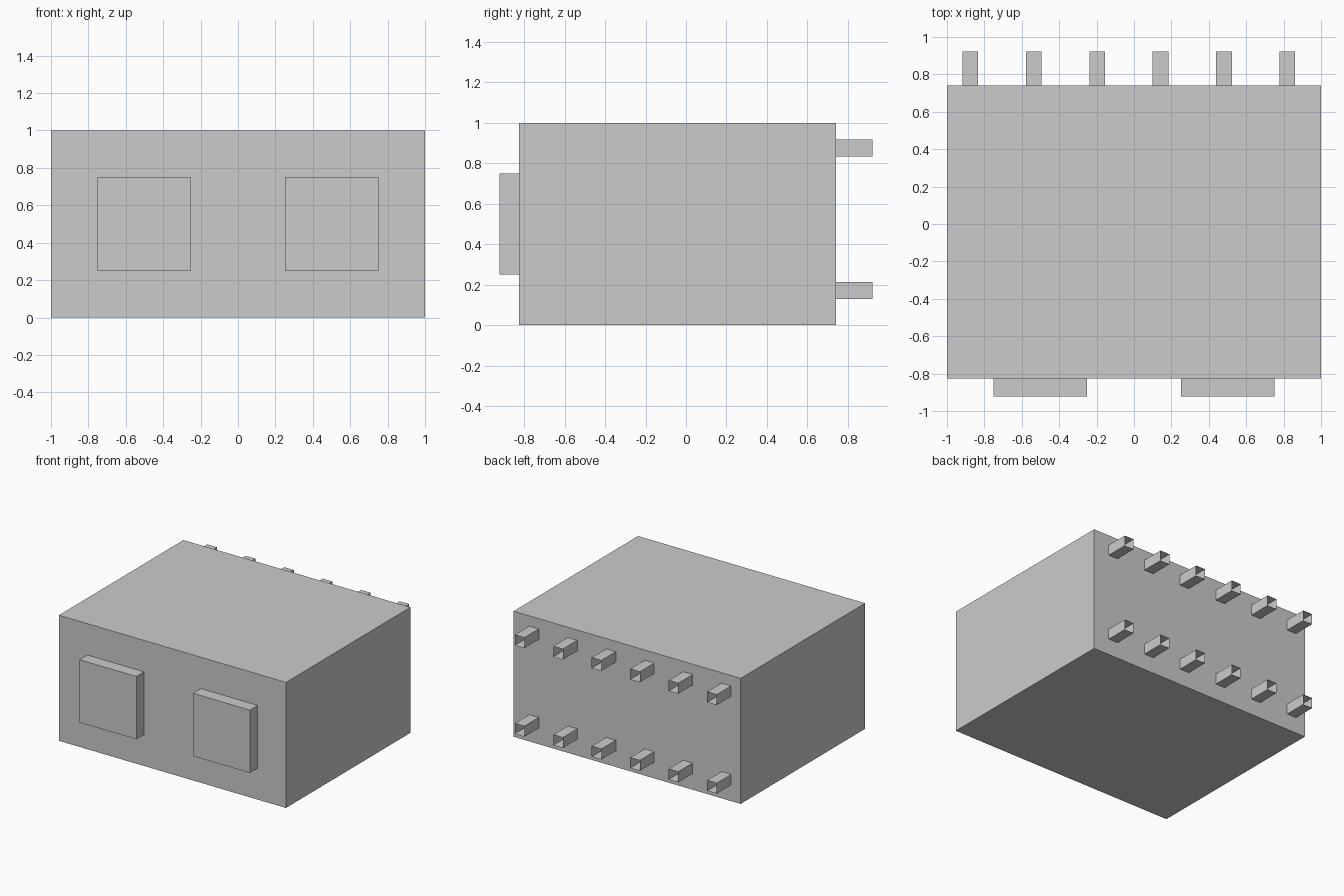
import bpy
import bmesh
from mathutils import Vector

if "Cube" in bpy.data.objects:
    bpy.data.objects.remove(bpy.data.objects["Cube"])


def box(name, low, high, open_ends=False):
    """Axis-aligned box between two corners; open_ends removes the -y and +y faces."""
    low, high = Vector(low), Vector(high)
    bm = bmesh.new()
    bmesh.ops.create_cube(bm, size=1)
    bmesh.ops.scale(bm, vec=high - low, verts=bm.verts)
    if open_ends:
        ends = [f for f in bm.faces if abs(f.normal.y) > 0.5]
        bmesh.ops.delete(bm, geom=ends, context='FACES_ONLY')
    mesh = bpy.data.meshes.new(name)
    bm.to_mesh(mesh)
    bm.free()
    obj = bpy.data.objects.new(name, mesh)
    obj.location = (low + high) / 2
    bpy.context.collection.objects.link(obj)
    return obj


FRONT, BACK, REACH = -0.825, 0.741, 0.923

# Main block
box("body", (-1, FRONT, 0), (1, BACK, 1))

# Two square raised panels on the front
for side, x in (("left", -0.5), ("right", 0.5)):
    box(f"front_panel_{side}", (x - 0.25, -REACH, 0.25), (x + 0.25, FRONT, 0.75))

# Two rows of six hollow square pins on the back
HALF = 0.042
for row, z in (("lower", 0.171), ("upper", 0.876)):
    for i in range(6):
        x = -0.875 + i * 0.339
        box(f"{row}_pin_{i + 1}", (x - HALF, BACK, z - HALF),
            (x + HALF, REACH, z + HALF), open_ends=True)
